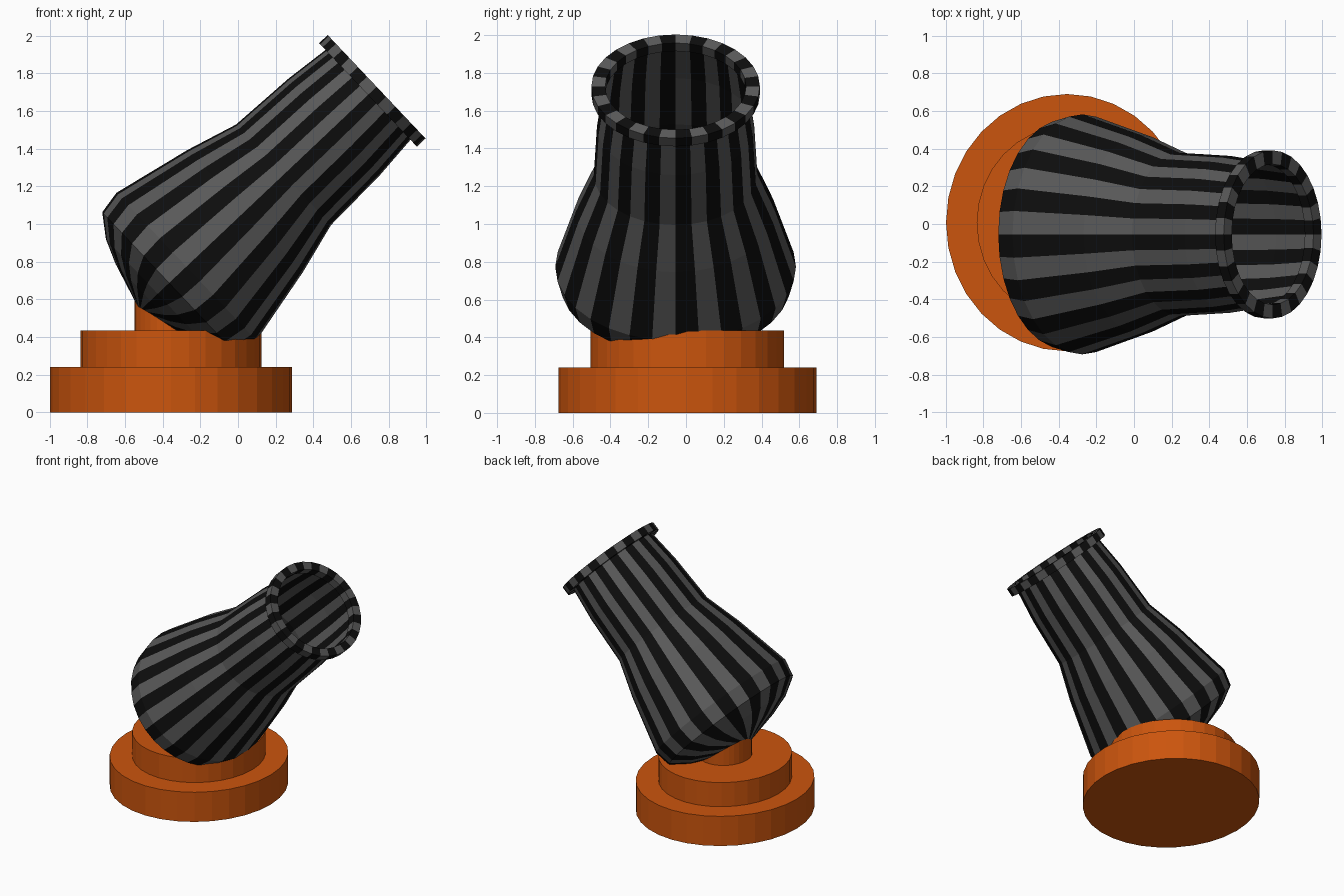
import bpy, bmesh, math

if "Cube" in bpy.data.objects:
    bpy.data.objects.remove(bpy.data.objects["Cube"])

SIDES = 32


def material(name, rgb):
    m = bpy.data.materials.new(name)
    m.diffuse_color = (*rgb, 1)
    m.use_nodes = True
    m.node_tree.nodes["Principled BSDF"].inputs["Base Color"].default_value = m.diffuse_color
    return m


orange = material("orange", (0.6, 0.09, 0.004))
black = material("black", (0.004, 0.004, 0.004))
grey = material("grey", (0.1, 0.1, 0.1))


def disc(name, rx, ry, z0, z1):
    bpy.ops.mesh.primitive_cylinder_add(vertices=SIDES, radius=1, depth=z1 - z0,
                                        location=(-0.355, 0.007, (z0 + z1) / 2))
    ob = bpy.context.object
    ob.name = name
    ob.scale = (rx, ry, 1)
    ob.data.materials.append(orange)


def striped_lathe(name, profile, closed=False):
    """Revolve (radius, height) points; alternate the colour of each facet column."""
    bm = bmesh.new()
    rings = []
    for r, h in profile:
        if r == 0:
            rings.append([bm.verts.new((0, 0, h))] * SIDES)
        else:
            rings.append([bm.verts.new((r * math.cos(a), r * math.sin(a), h))
                          for a in (2 * math.pi * i / SIDES for i in range(SIDES))])
    pairs = list(zip(rings, rings[1:]))
    if closed:
        pairs.append((rings[-1], rings[0]))
    for lo, hi in pairs:
        for i in range(SIDES):
            j = (i + 1) % SIDES
            corners = list(dict.fromkeys((lo[i], lo[j], hi[j], hi[i])))
            bm.faces.new(corners).material_index = i % 2
    bm.normal_update()
    me = bpy.data.meshes.new(name)
    bm.to_mesh(me)
    bm.free()
    me.materials.append(black)
    me.materials.append(grey)
    ob = bpy.data.objects.new(name, me)
    bpy.context.collection.objects.link(ob)
    # Lean towards +x, slightly widened across y
    ob.location = (-0.521, -0.055, 0.54)
    ob.rotation_euler = (0, math.radians(46.6), 0)
    ob.scale = (1, 1.18, 1)


# Stepped round base and short post
disc("base_lower", 0.643, 0.683, 0, 0.24)
disc("base_upper", 0.48, 0.512, 0.24, 0.435)
disc("post", 0.195, 0.208, 0.435, 0.62)

# Open pot body, from the pointed bottom to the mouth
striped_lathe("pot_body", [(0, 0), (0.27, 0.077), (0.4, 0.13), (0.517, 0.214), (0.54, 0.34),
                           (0.446, 0.77), (0.367, 1.05), (0.353, 1.42), (0.326, 1.69)])

# Flat rim ring around the mouth
striped_lathe("pot_rim", [(0.316, 1.667), (0.378, 1.667), (0.378, 1.73), (0.316, 1.73)],
              closed=True)
